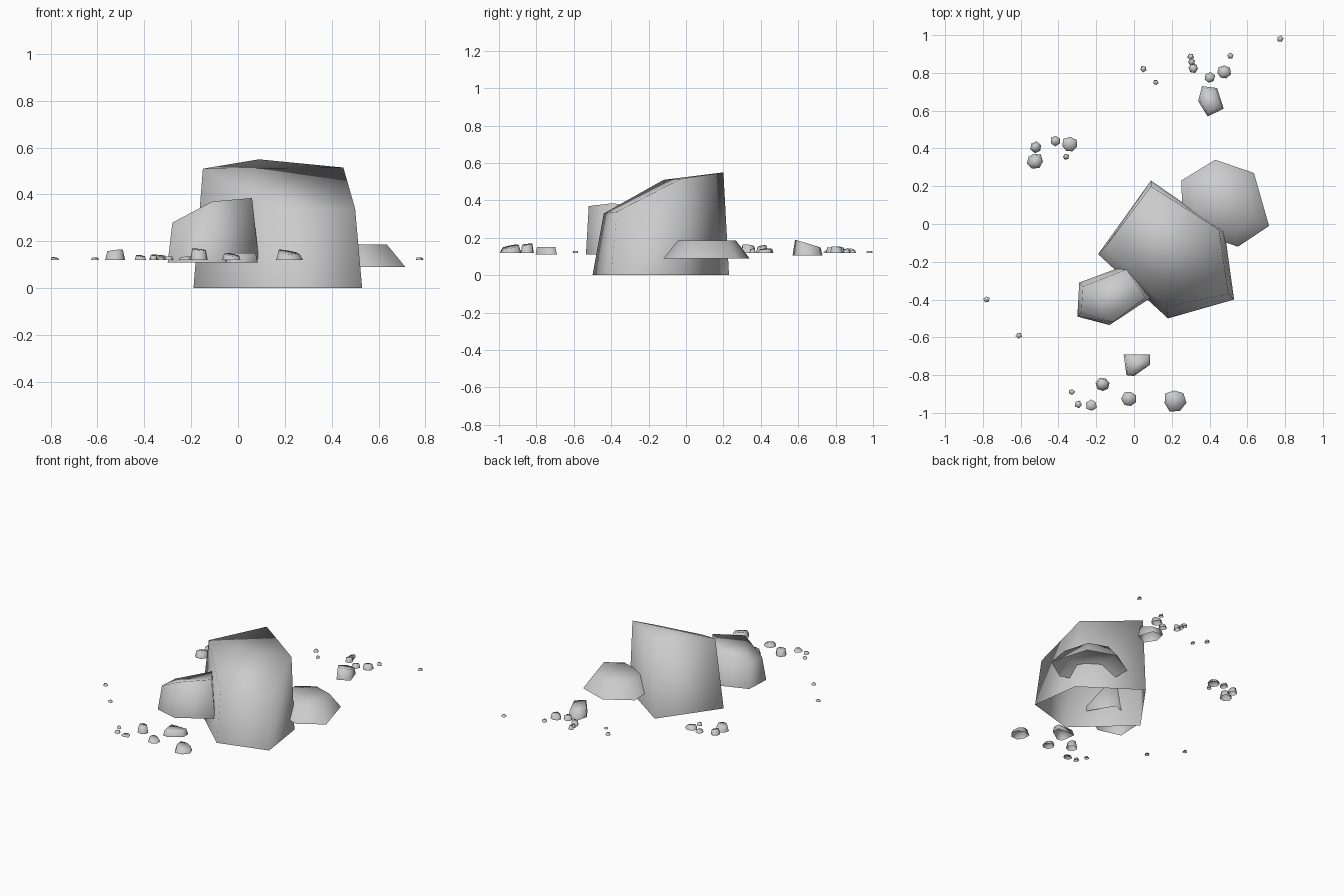
import bpy
import bmesh
import math
import random

random.seed(4)

old_cube = bpy.data.objects.get("Cube")
if old_cube:
    bpy.data.objects.remove(old_cube, do_unlink=True)

# One stone grey for every part
stone_grey = bpy.data.materials.new("stone_grey")
stone_grey.use_nodes = True
GREY = (0.6, 0.6, 0.6, 1.0)
stone_grey.diffuse_color = GREY
stone_grey.node_tree.nodes["Principled BSDF"].inputs["Base Color"].default_value = GREY


def make_rock(name, base_outline, base_z, top_ring):
    """Open-bottomed rock: a base outline joined to a tilted top, smooth all over."""
    bm = bmesh.new()
    lower = [bm.verts.new((x, y, base_z)) for x, y in base_outline]
    upper = [bm.verts.new(point) for point in top_ring]
    count = len(lower)
    for i in range(count):
        j = (i + 1) % count
        bm.faces.new((lower[i], lower[j], upper[j], upper[i]))
    bm.faces.new(upper)
    for face in bm.faces:
        face.smooth = True
    mesh = bpy.data.meshes.new(name)
    bm.to_mesh(mesh)
    bm.free()
    mesh.materials.append(stone_grey)
    rock = bpy.data.objects.new(name, mesh)
    bpy.context.collection.objects.link(rock)
    return rock


def shrunken_top(outline, scale, height, slope_x=0.0, slope_y=0.0):
    """Top ring made by shrinking an outline about its middle and tilting it."""
    cx = sum(p[0] for p in outline) / len(outline)
    cy = sum(p[1] for p in outline) / len(outline)
    ring = []
    for x, y in outline:
        dx, dy = (x - cx) * scale, (y - cy) * scale
        ring.append((cx + dx, cy + dy, height + dx * slope_x + dy * slope_y))
    return ring


def make_pebble(name, x, y, radius, height, base_z=0.12):
    """Small irregular stone; the tiniest ones get fewer sides."""
    sides = 7 if radius > 0.035 else 6 if radius > 0.022 else 5
    turn = random.uniform(0, math.tau)
    outline = []
    for i in range(sides):
        angle = turn + math.tau * i / sides
        reach = radius * random.uniform(0.88, 1.08)
        outline.append((x + reach * math.cos(angle), y + reach * math.sin(angle)))
    tilt = random.uniform(-0.2, 0.2)
    make_rock(name, outline, base_z,
              shrunken_top(outline, 0.78, base_z + height, tilt, -tilt))


# Large boulder with its top sloping down to the front
make_rock(
    "main_boulder",
    [(0.09, 0.23), (-0.19, -0.16), (0.18, -0.5), (0.53, -0.4), (0.48, -0.04)], 0,
    [(0.09, 0.2, 0.55), (-0.15, -0.12, 0.51), (0.17, -0.44, 0.33),
     (0.5, -0.37, 0.34), (0.45, -0.03, 0.515)])

# Medium boulder leaning on the front
make_rock(
    "front_boulder",
    [(-0.02, -0.21), (-0.29, -0.31), (-0.3, -0.49), (-0.13, -0.535), (0.09, -0.39)], 0.11,
    [(-0.04, -0.24, 0.36), (-0.27, -0.33, 0.28), (-0.28, -0.47, 0.28),
     (-0.11, -0.52, 0.37), (0.06, -0.39, 0.385)])

# Low flat boulder behind
flat_outline = [(0.43, 0.34), (0.25, 0.23), (0.26, -0.02), (0.55, -0.12),
                (0.715, -0.01), (0.635, 0.27)]
make_rock("flat_boulder", flat_outline, 0.09, shrunken_top(flat_outline, 0.67, 0.187))

# Two larger loose stones
back_outline = [(0.36, 0.73), (0.34, 0.65), (0.39, 0.57), (0.475, 0.61), (0.44, 0.72)]
make_rock("back_stone", back_outline, 0.105,
          shrunken_top(back_outline, 0.85, 0.168, slope_y=-0.3))
front_outline = [(-0.055, -0.69), (-0.04, -0.8), (0, -0.805), (0.085, -0.745), (0.085, -0.69)]
make_rock("front_stone", front_outline, 0.11, shrunken_top(front_outline, 0.85, 0.15))

# Scattered pebbles by group: x, y, radius, height
pebble_groups = {
    "back_pebble": [
        (0.475, 0.805, 0.038, 0.03), (0.4, 0.775, 0.03, 0.025), (0.315, 0.825, 0.026, 0.03),
        (0.305, 0.857, 0.02, 0.02), (0.3, 0.887, 0.018, 0.02), (0.51, 0.89, 0.018, 0.015),
        (0.775, 0.98, 0.019, 0.01), (0.05, 0.82, 0.018, 0.015), (0.115, 0.75, 0.015, 0.01)],
    "side_pebble": [
        (-0.52, 0.405, 0.032, 0.035), (-0.525, 0.335, 0.042, 0.04),
        (-0.415, 0.44, 0.028, 0.018), (-0.34, 0.42, 0.043, 0.02),
        (-0.36, 0.355, 0.018, 0.02), (-0.78, -0.4, 0.018, 0.01), (-0.61, -0.59, 0.017, 0.01)],
    "front_pebble": [
        (-0.165, -0.85, 0.038, 0.045), (-0.33, -0.89, 0.017, 0.012),
        (-0.295, -0.955, 0.02, 0.015), (-0.225, -0.96, 0.03, 0.012),
        (-0.025, -0.925, 0.04, 0.022), (0.215, -0.935, 0.06, 0.033)],
}
for group, pebbles in pebble_groups.items():
    for number, values in enumerate(pebbles, 1):
        make_pebble(f"{group}_{number}", *values)
